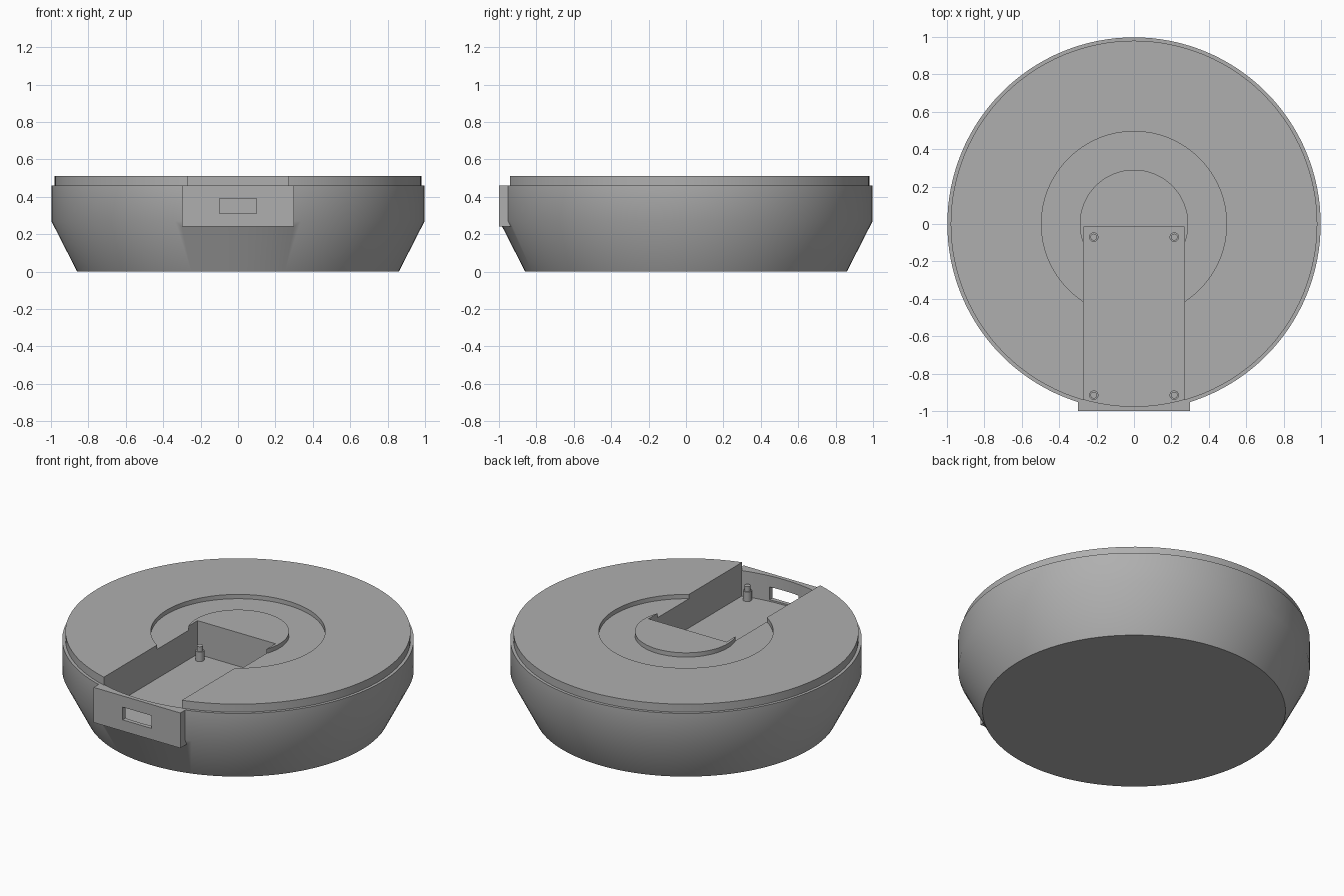
import bpy, bmesh, math

SEGMENTS = 128
FLOOR, RIM, TOP = 0.30, 0.46, 0.51     # slot floor, body rim, lid top
SLOT_X, SLOT_BACK = 0.27, -0.015

if "Cube" in bpy.data.objects:
    bpy.data.objects.remove(bpy.data.objects["Cube"], do_unlink=True)

grey = bpy.data.materials.new("plain grey")
grey.use_nodes = True
colour = (0.43, 0.43, 0.43, 1)
grey.diffuse_color = colour
grey.node_tree.nodes["Principled BSDF"].inputs["Base Color"].default_value = colour


def finish(name, bm):
    bmesh.ops.recalc_face_normals(bm, faces=bm.faces)
    mesh = bpy.data.meshes.new(name)
    bm.to_mesh(mesh)
    bm.free()
    mesh.materials.append(grey)
    ob = bpy.data.objects.new(name, mesh)
    bpy.context.collection.objects.link(ob)
    return ob


def lathe(name, profile, centre=(0, 0), segments=SEGMENTS):
    """Closed solid turned from (radius, z) points, capped at both ends."""
    bm = bmesh.new()
    rings = []
    for r, z in profile:
        rings.append([bm.verts.new((centre[0] + r * math.cos(a), centre[1] + r * math.sin(a), z))
                      for a in (math.tau * i / segments for i in range(segments))])
    for low, high in zip(rings, rings[1:]):
        for i in range(segments):
            j = (i + 1) % segments
            bm.faces.new((low[i], low[j], high[j], high[i]))
    bm.faces.new(rings[0])
    bm.faces.new(rings[-1])
    return finish(name, bm)


def prism(name, outline, z0, z1):
    bm = bmesh.new()
    face = bm.faces.new([bm.verts.new((x, y, z0)) for x, y in outline])
    up = bmesh.ops.extrude_face_region(bm, geom=[face])["geom"]
    bmesh.ops.translate(bm, vec=(0, 0, z1 - z0),
                        verts=[v for v in up if isinstance(v, bmesh.types.BMVert)])
    return finish(name, bm)


def box(name, x, y0, y1, z0, z1):
    return prism(name, [(-x, y0), (x, y0), (x, y1), (-x, y1)], z0, z1)


def activate(ob):
    bpy.ops.object.select_all(action='DESELECT')
    ob.select_set(True)
    bpy.context.view_layer.objects.active = ob


def combine(ob, other, operation):
    other.hide_render = True
    mod = ob.modifiers.new(operation.lower(), 'BOOLEAN')
    mod.operation, mod.solver, mod.object = operation, 'EXACT', other
    activate(ob)
    bpy.ops.object.modifier_apply(modifier=mod.name)
    bpy.data.objects.remove(other, do_unlink=True)


def smooth(ob):
    activate(ob)
    bpy.ops.object.shade_smooth_by_angle(angle=math.radians(30))


# Bowl-shaped body with a flat port panel on the front
body = lathe("body", [(0.86, 0), (0.998, 0.27), (0.998, RIM)])
combine(body, box("port_panel", 0.3, -1.0, -0.9, 0.24, RIM), 'UNION')

# Slot in the body, its front end following the curve of the lid
half = math.asin(SLOT_X / 0.975)
arc = [(0.975 * math.sin(a), -0.975 * math.cos(a))
       for a in (half * (i / 8 - 1) for i in range(17))]
slot = arc + [(SLOT_X, SLOT_BACK), (-SLOT_X, SLOT_BACK)]
combine(body, prism("slot_cutter", slot, FLOOR, 0.6), 'DIFFERENCE')

# Port window through the front wall
combine(body, box("window_cutter", 0.1, -1.1, -0.9, 0.31, 0.39), 'DIFFERENCE')

# Lid with a shallow ring groove, open over the slot
lid = lathe("lid", [(0.98, RIM - 0.005), (0.98, TOP), (0.495, TOP), (0.495, TOP - 0.027),
                    (0.29, TOP - 0.027), (0.29, TOP)])
combine(lid, box("lid_cutter", SLOT_X, -1.1, SLOT_BACK, 0.4, 0.6), 'DIFFERENCE')

smooth(body)
smooth(lid)

# Four stepped mounting pegs on the slot floor
for side, x in (("left", 0.215), ("right", -0.215)):
    for end, y in (("front", -0.915), ("back", -0.07)):
        peg = lathe(f"{end}_{side}_peg", [(0.025, FLOOR - 0.01), (0.025, 0.36), (0.018, 0.36),
                                          (0.018, 0.39)], (x, y), 24)
        smooth(peg)
